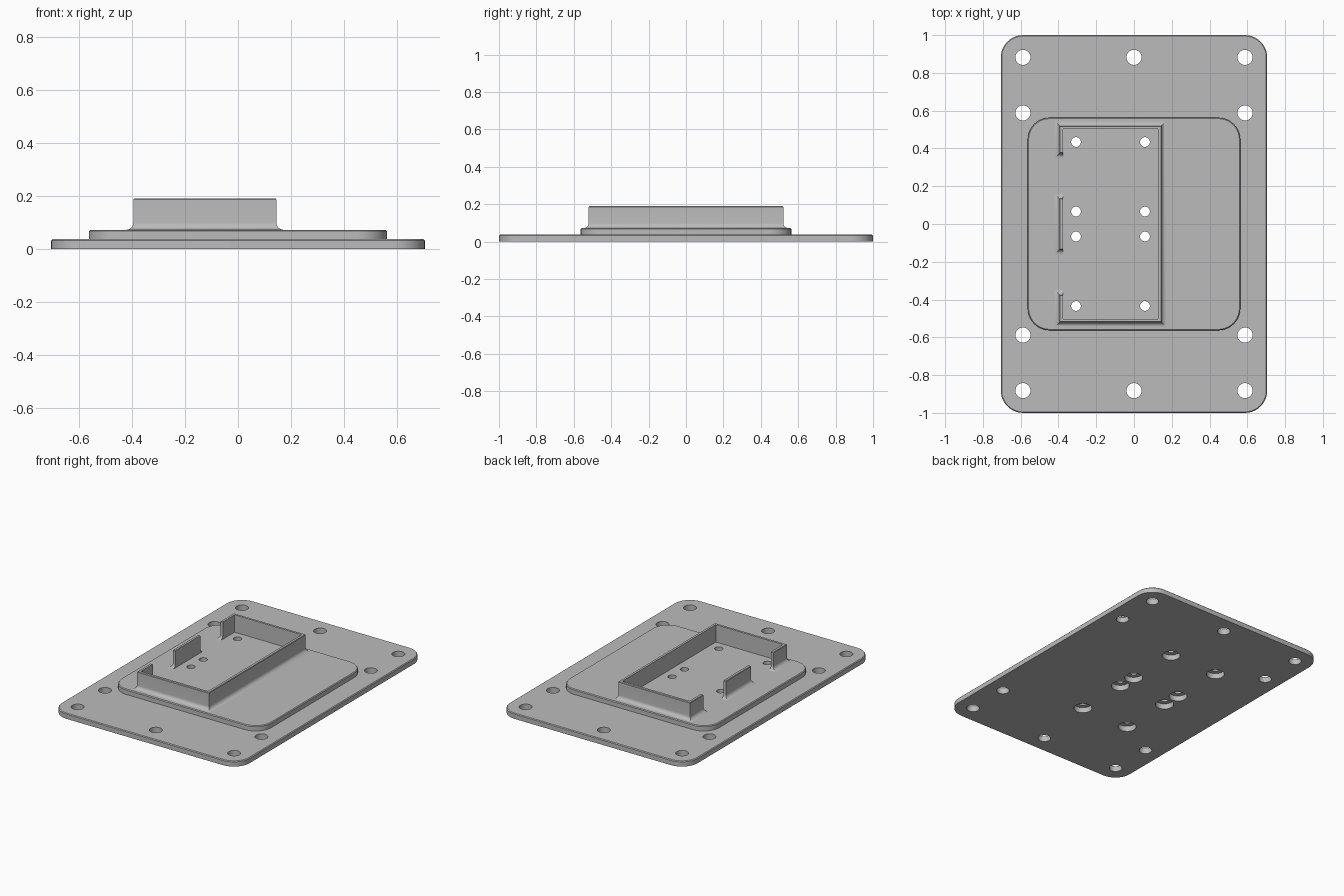
import bpy, bmesh
from math import sin, cos, pi, radians

cube = bpy.data.objects.get("Cube")
if cube:
    bpy.data.objects.remove(cube, do_unlink=True)

grey = bpy.data.materials.new("plain grey")
grey.use_nodes = True
GREY = (0.5, 0.5, 0.5, 1)
grey.diffuse_color = GREY
grey.node_tree.nodes["Principled BSDF"].inputs["Base Color"].default_value = GREY


def make_object(name, bm):
    bmesh.ops.recalc_face_normals(bm, faces=bm.faces)
    mesh = bpy.data.meshes.new(name)
    bm.to_mesh(mesh)
    bm.free()
    mesh.materials.append(grey)
    obj = bpy.data.objects.new(name, mesh)
    bpy.context.collection.objects.link(obj)
    return obj


def loft(bm, outline, levels):
    """Stack outline(offset) at each (z, offset) level and cap both ends."""
    rings = [[bm.verts.new((x, y, z)) for x, y in outline(d)] for z, d in levels]
    for low, high in zip(rings, rings[1:]):
        for i in range(len(low)):
            j = (i + 1) % len(low)
            bm.faces.new((low[i], low[j], high[j], high[i]))
    bm.faces.new(rings[0][::-1])
    bm.faces.new(rings[-1])


def rounded_rect(hx, hy, r, steps=10):
    def outline(d):
        pts = []
        for k, (sx, sy) in enumerate([(1, 1), (-1, 1), (-1, -1), (1, -1)]):
            for s in range(steps + 1):
                a = (k + s / steps) * pi / 2
                pts.append((sx * (hx - r) + (r + d) * cos(a),
                            sy * (hy - r) + (r + d) * sin(a)))
        return pts
    return outline


def circle(cx, cy, r, n=32):
    return lambda d: [(cx + r * cos(2 * pi * i / n), cy + r * sin(2 * pi * i / n))
                      for i in range(n)]


def drill(obj, holes):
    """Cut vertical through holes given as (x, y, radius)."""
    bm = bmesh.new()
    for x, y, r in holes:
        loft(bm, circle(x, y, r), [(-0.1, 0), (0.3, 0)])
    cutter = make_object("hole_cutter", bm)
    cutter.hide_render = True
    mod = obj.modifiers.new("holes", 'BOOLEAN')
    mod.operation = 'DIFFERENCE'
    mod.solver = 'EXACT'
    mod.object = cutter
    bpy.context.view_layer.objects.active = obj
    bpy.ops.object.modifier_apply(modifier=mod.name)
    bpy.data.objects.remove(cutter, do_unlink=True)


PLATE_TOP, PAD_TOP, WALL_TOP = 0.037, 0.072, 0.19
EDGE = 0.005

# Hole positions
plate_holes = [(sx * 0.588, sy * y) for sx in (-1, 1) for sy in (-1, 1)
               for y in (0.588, 0.882)] + [(0, 0.882), (0, -0.882)]
pad_holes = [(x, s * y) for x in (-0.307, 0.058) for s in (-1, 1)
             for y in (0.066, 0.434)]

# Base plate, with wide recesses underneath the pad holes
bm = bmesh.new()
loft(bm, rounded_rect(0.705, 1.0, 0.118),
     [(0, 0), (PLATE_TOP - EDGE, 0), (PLATE_TOP, -EDGE)])
base_plate = make_object("base_plate", bm)
drill(base_plate, [(x, y, 0.04) for x, y in plate_holes]
      + [(x, y, 0.057) for x, y in pad_holes])

# Raised square pad
bm = bmesh.new()
loft(bm, rounded_rect(0.563, 0.563, 0.118),
     [(PLATE_TOP, 0), (PAD_TOP - EDGE, 0), (PAD_TOP, -EDGE)])
raised_pad = make_object("raised_pad", bm)
drill(raised_pad, [(x, y, 0.026) for x, y in pad_holes])

# Wall levels: concave fillet at the foot, small bevel at the top
FILLET = 0.027
wall_levels = [(PAD_TOP + FILLET * (1 - cos(a)), FILLET * (1 - sin(a)))
               for a in [i * pi / 16 for i in range(9)]]
wall_levels += [(WALL_TOP - 0.004, 0), (WALL_TOP, -0.003)]
X0, X1, Y = -0.395, 0.145, 0.52
T = 0.018
STUB, TAB = 0.375, 0.135


def frame_outline(d):
    half = [(X0 + T, STUB - d), (X0 - d, STUB - d), (X0 - d, Y + d), (X1 + d, Y + d)]
    inner = [(X1 - T, Y - T), (X0 + T, Y - T)]
    flip = [(x, -y) for x, y in half[::-1]]
    return half + flip + [(x, -y) for x, y in inner[::-1]] + inner


def tab_outline(d):
    return [(X0 - d, -TAB - d), (X0 + T, -TAB - d), (X0 + T, TAB + d), (X0 - d, TAB + d)]


# Open-sided frame wall and the free-standing middle tab
bm = bmesh.new()
loft(bm, frame_outline, wall_levels)
frame_wall = make_object("frame_wall", bm)
bm = bmesh.new()
loft(bm, tab_outline, wall_levels)
middle_tab = make_object("middle_tab", bm)

# Smooth curved faces, keep edges sharp
bpy.ops.object.select_all(action='DESELECT')
for obj in (base_plate, raised_pad, frame_wall, middle_tab):
    obj.select_set(True)
bpy.context.view_layer.objects.active = base_plate
bpy.ops.object.shade_smooth_by_angle(angle=radians(30))
